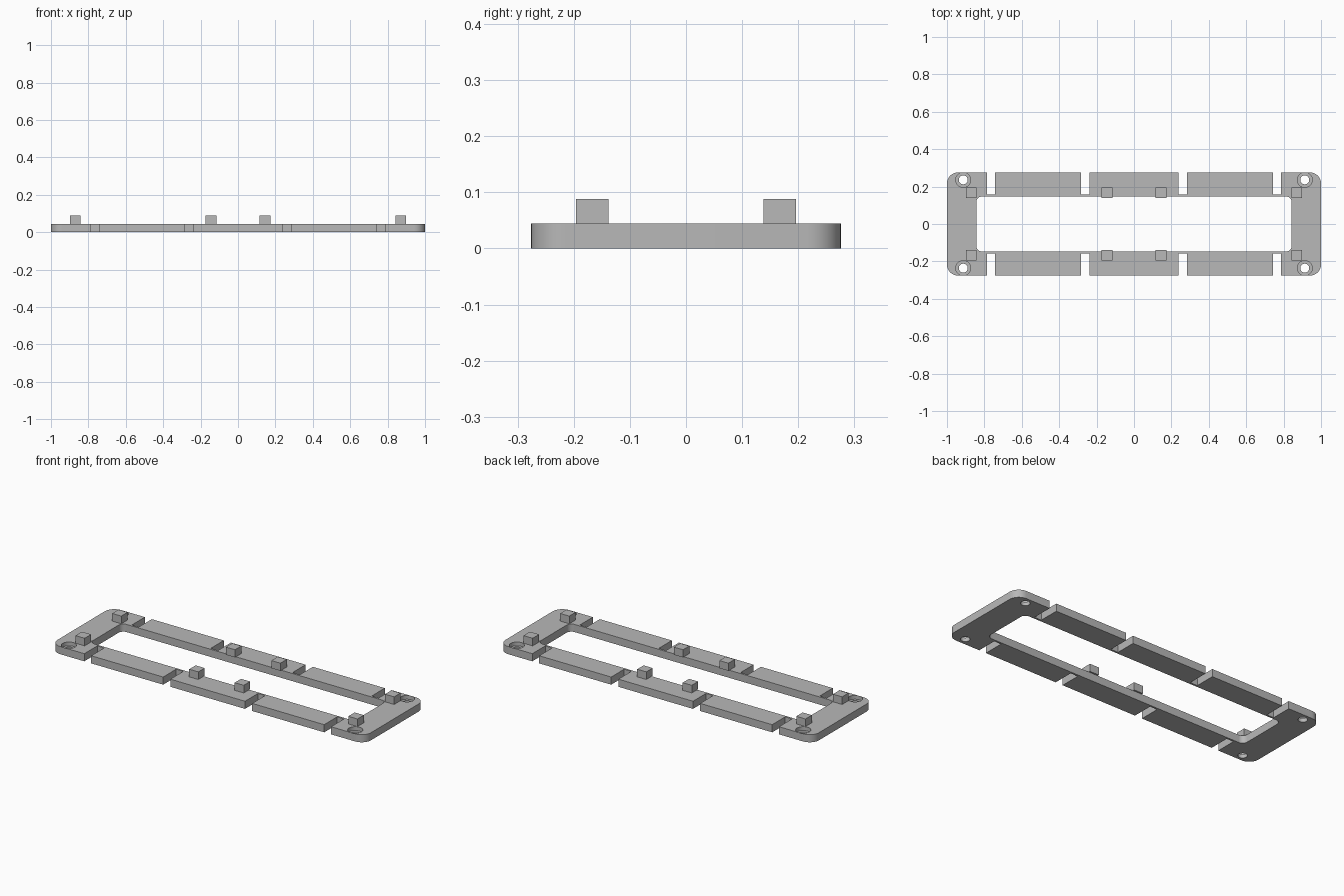
import bpy, bmesh
from math import sin, cos, pi, radians

if "Cube" in bpy.data.objects:
    bpy.data.objects.remove(bpy.data.objects["Cube"], do_unlink=True)

LENGTH, DEPTH, THICK = 1.0, 0.276, 0.044    # half length, half depth, plate height
SIDES = (-1, 1)

grey = bpy.data.materials.new("plain grey")
grey.use_nodes = True
grey.diffuse_color = (0.48, 0.48, 0.48, 1)
grey.node_tree.nodes["Principled BSDF"].inputs["Base Color"].default_value = grey.diffuse_color


def arc(cx, cy, r, start, sweep, steps):
    return [(cx + r * cos(start + sweep * i / steps),
             cy + r * sin(start + sweep * i / steps)) for i in range(steps)]


def circle(cx, cy, r):
    return arc(cx, cy, r, 0, 2 * pi, 32)


def box(x0, x1, y0, y1):
    return [(x0, y0), (x1, y0), (x1, y1), (x0, y1)]


def rounded(hx, hy, r, steps=10):
    points = []
    for k, (sx, sy) in enumerate([(1, 1), (-1, 1), (-1, -1), (1, -1)]):
        cx, cy = sx * (hx - r), sy * (hy - r)
        points += arc(cx, cy, r, k * pi / 2, pi / 2, steps)
        points.append((cx + r * cos((k + 1) * pi / 2), cy + r * sin((k + 1) * pi / 2)))
    return points


def prism(name, outline, z0, z1):
    bm = bmesh.new()
    base = bm.faces.new([bm.verts.new((x, y, z0)) for x, y in outline])
    top = bmesh.ops.extrude_face_region(bm, geom=[base])["geom"]
    bmesh.ops.translate(bm, vec=(0, 0, z1 - z0),
                        verts=[v for v in top if isinstance(v, bmesh.types.BMVert)])
    bmesh.ops.recalc_face_normals(bm, faces=bm.faces)
    mesh = bpy.data.meshes.new(name)
    bm.to_mesh(mesh)
    bm.free()
    mesh.materials.append(grey)
    obj = bpy.data.objects.new(name, mesh)
    bpy.context.collection.objects.link(obj)
    return obj


def activate(obj):
    bpy.ops.object.select_all(action='DESELECT')
    obj.select_set(True)
    bpy.context.view_layer.objects.active = obj


def cut(body, outline, z0=-0.1, z1=0.2):
    cutter = prism("cutter", outline, z0, z1)
    cutter.hide_render = True
    mod = body.modifiers.new("cut", 'BOOLEAN')
    mod.operation, mod.solver, mod.object = 'DIFFERENCE', 'EXACT', cutter
    activate(body)
    bpy.ops.object.modifier_apply(modifier=mod.name)
    bpy.data.objects.remove(cutter, do_unlink=True)


# Frame plate with a rounded central opening
frame = prism("frame_plate", rounded(LENGTH, DEPTH, 0.06), 0, THICK)
cut(frame, rounded(0.843, 0.147, 0.03))

# Edge notches, leaving a thin inner wall
for sx in SIDES:
    for sy in SIDES:
        for near, far in ((0.238, 0.284), (0.743, 0.787)):
            x0, x1 = sorted((sx * near, sx * far))
            y0, y1 = sorted((sy * 0.158, sy * 0.4))
            cut(frame, box(x0, x1, y0, y1))

# Counterbored screw holes in the corners
for sx in SIDES:
    for sy in SIDES:
        cut(frame, circle(sx * 0.913, sy * 0.236, 0.04), z0=THICK / 2)
        cut(frame, circle(sx * 0.913, sy * 0.236, 0.024))

activate(frame)
bpy.ops.object.shade_smooth_by_angle(angle=radians(30))

# Square locating pegs along both rails
half = 0.029
for sy, row in ((-1, "front"), (1, "back")):
    for i, x in enumerate((-0.87, -0.145, 0.145, 0.87)):
        y = sy * 0.167
        prism(f"{row}_peg_{i + 1}", box(x - half, x + half, y - half, y + half),
              THICK, 0.088)
